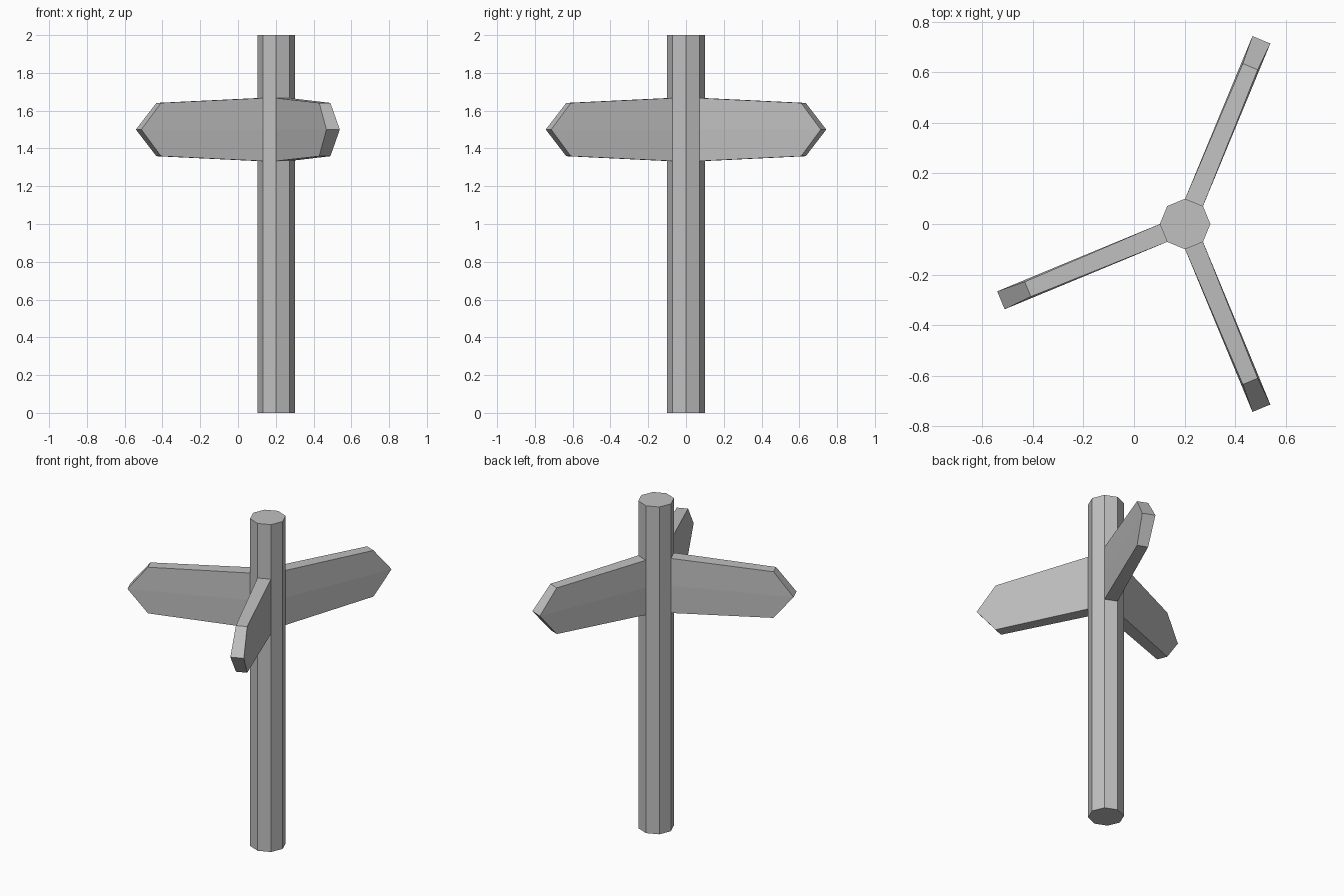
import bpy
import bmesh
from math import sin, cos, pi, radians
from mathutils import Matrix

if "Cube" in bpy.data.objects:
    bpy.data.objects.remove(bpy.data.objects["Cube"], do_unlink=True)

POST_X, POST_R, HEIGHT, ARM_Z = 0.202, 0.1, 2.0, 1.5

grey = bpy.data.materials.new("plain grey")
grey.use_nodes = True
colour = (0.53, 0.53, 0.53, 1)
grey.diffuse_color = colour
grey.node_tree.nodes["Principled BSDF"].inputs["Base Color"].default_value = colour


def finish(name, bm):
    bmesh.ops.recalc_face_normals(bm, faces=bm.faces)
    mesh = bpy.data.meshes.new(name)
    bm.to_mesh(mesh)
    bm.free()
    mesh.materials.append(grey)
    obj = bpy.data.objects.new(name, mesh)
    bpy.context.collection.objects.link(obj)
    return obj


# Octagonal post
bm = bmesh.new()
ring = [bm.verts.new((POST_R * cos(i * pi / 4), POST_R * sin(i * pi / 4), 0)) for i in range(8)]
base = bm.faces.new(ring)
top = bmesh.ops.extrude_face_region(bm, geom=[base], use_keep_orig=True)["geom"]
bmesh.ops.translate(bm, verts=[v for v in top if isinstance(v, bmesh.types.BMVert)], vec=(0, 0, HEIGHT))
finish("post", bm).location.x = POST_X


# Pointed sign board: full width along the middle, narrower at the shoulders
def sign_board(name, angle):
    half = POST_R * sin(pi / 8)
    outline = [(0.086, half, 0), (0.086, half, 0.167), (0.673, 0.032, 0.141),
               (0.788, half, 0), (0.673, 0.032, -0.141), (0.086, half, -0.167)]
    bm = bmesh.new()
    left, right = ([bm.verts.new((x, s * w, z)) for x, w, z in outline] for s in (1, -1))
    for side in (left, right):
        root, up, up_shoulder, tip, low_shoulder, low = side
        bm.faces.new((root, up, up_shoulder, tip))
        bm.faces.new((root, tip, low_shoulder, low))
    for i in range(6):
        j = (i + 1) % 6
        bm.faces.new((left[i], left[j], right[j], right[i]))
    bm.transform(Matrix.Rotation(radians(angle), 4, "Z"))
    finish(name, bm).location = (POST_X, 0, ARM_Z)


for name, angle in (("back_sign", 67.5), ("right_sign", 202.5), ("front_sign", -67.5)):
    sign_board(name, angle)
